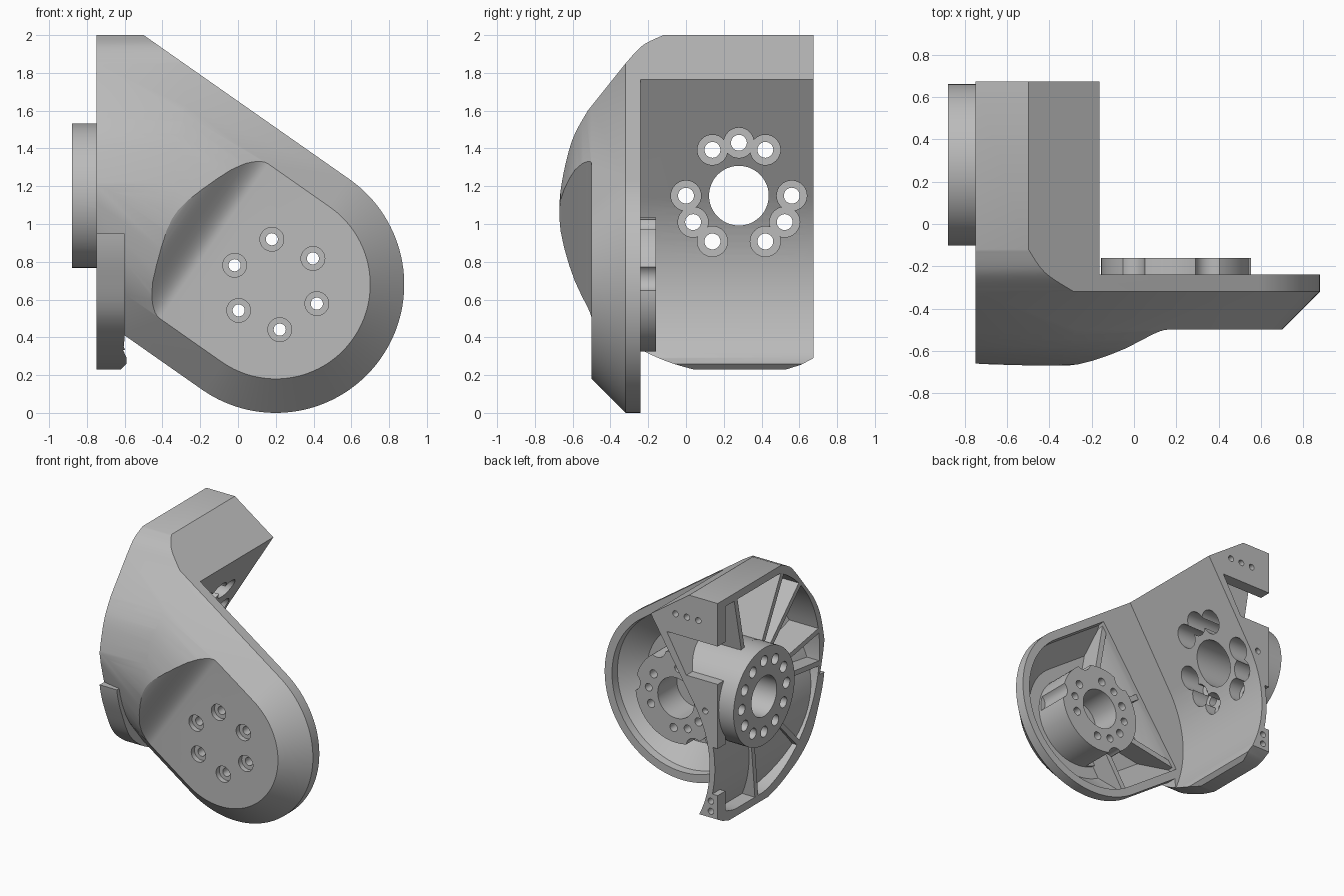
import bpy, bmesh, math
from mathutils import Vector

if "Cube" in bpy.data.objects:
    bpy.data.objects.remove(bpy.data.objects["Cube"])

grey = bpy.data.materials.new("machined grey")
grey.use_nodes = True
grey.diffuse_color = (0.5, 0.5, 0.5, 1)
grey.node_tree.nodes["Principled BSDF"].inputs["Base Color"].default_value = (0.5, 0.5, 0.5, 1)

# Main layout: plate centre (x, z), hub centre (y, z), slanted arm direction
CX, CZ = 0.2, 0.68
HY, HZ = 0.28, 1.15
TILT = math.radians(55)
N = Vector((math.cos(TILT), 0, math.sin(TILT)))
A = Vector((-N.z, 0, N.x))
C = Vector((CX, 0, CZ))

along_x = lambda u, v, w: Vector((w, u, v))
along_y = lambda u, v, w: Vector((u, w, v))
along_n = lambda u, v, w: C + A * u + N * w + Vector((0, v, 0))
slanted = lambda u, v, w: C + A * u + N * v + Vector((0, w, 0))


def loft(name, rings, place):
    """Solid through rings of equal length; each ring is (points, level)."""
    bm = bmesh.new()
    loops = [[bm.verts.new(place(u, v, w)) for u, v in pts] for pts, w in rings]
    n = len(loops[0])
    for a, b in zip(loops, loops[1:]):
        for i in range(n):
            bm.faces.new((a[i], a[(i + 1) % n], b[(i + 1) % n], b[i]))
    bm.faces.new(loops[0])
    bm.faces.new(loops[-1])
    bmesh.ops.recalc_face_normals(bm, faces=bm.faces)
    mesh = bpy.data.meshes.new(name)
    bm.to_mesh(mesh)
    bm.free()
    mesh.materials.append(grey)
    ob = bpy.data.objects.new(name, mesh)
    bpy.context.collection.objects.link(ob)
    return ob


def prism(name, pts, lo, hi, place):
    return loft(name, [(pts, lo), (pts, hi)], place)


def arc(u, v, r, a0, a1, n=24):
    angles = [math.radians(a0 + (a1 - a0) * i / n) for i in range(n + 1)]
    return [(u + r * math.cos(t), v + r * math.sin(t)) for t in angles]


def rod(u, v, r, lo, hi, place, n=32):
    return prism("rod", arc(u, v, r, 0, 360, n)[:-1], lo, hi, place)


def polar(u, v, r, deg):
    return u + r * math.cos(math.radians(deg)), v + r * math.sin(math.radians(deg))


def rib(u, v, r0, r1, deg, half, lo, hi, place):
    t = math.radians(deg)
    d, s = Vector((math.cos(t), math.sin(t))), Vector((-math.sin(t), math.cos(t))) * half
    o = Vector((u, v))
    return prism("rib", [o + d * r0 - s, o + d * r1 - s, o + d * r1 + s, o + d * r0 + s], lo, hi, place)


def combine(ob, other, operation):
    mod = ob.modifiers.new("cut", "BOOLEAN")
    mod.operation, mod.solver, mod.object = operation, "EXACT", other
    mesh = bpy.data.meshes.new_from_object(ob.evaluated_get(bpy.context.evaluated_depsgraph_get()))
    ob.modifiers.clear()
    ob.data = mesh
    bpy.data.objects.remove(other)


def cut(ob, *tools):
    for t in tools:
        combine(ob, t, "DIFFERENCE")


def add(ob, *tools):
    for t in tools:
        combine(ob, t, "UNION")


def stadium(r, end):
    return [(end, -r)] + arc(0, 0, r, -90, -270, 64) + [(end, r)]


def spline(keys, steps=6):
    """Smooth curve through the given points."""
    k = [Vector(p) for p in [keys[0]] + keys + [keys[-1]]]
    out = []
    for a, b, c, d in zip(k, k[1:], k[2:], k[3:]):
        for i in range(steps):
            t = i / steps
            out.append(0.5 * (2 * b + (c - a) * t + (2 * a - 5 * b + 4 * c - d) * t * t
                              + (3 * b - a - 3 * c + d) * t ** 3))
    return out + [k[-1]]


# Side outline of the upright body, (y, z): domed front, trimmed back
dome = spline([(-0.12, 2), (-0.23, 1.945), (-0.32, 1.85)])
dome += spline([(-0.52, 1.6), (-0.6, 1.45), (-0.652, 1.25), (-0.67, 1.08), (-0.65, 0.9),
                (-0.595, 0.73), (-0.5, 0.53), (-0.36, 0.4), (-0.2, 0.315), (-0.08, 0.265), (0.04, 0.23)])
outline = dome + [(0.53, 0.23), (0.61, 0.255), (0.675, 0.29), (0.8, 0.36), (0.8, 2)]


def side_body(lo, hi):
    return prism("side_body", outline, lo, hi, along_x)


# Slanted arm: chamfered edge flowing into a rounded crown
crown = [(0.03, -0.67), (0.1, -0.664), (0.19, -0.645), (0.28, -0.618), (0.36, -0.588),
         (0.43, -0.55), (0.50, -0.5), (0.68, -0.32), (0.68, 0.675)]
body = loft("bracket_body", [(stadium(r, 1.6), y) for r, y in crown], slanted)

# Smooth ramp from the flat front face up to the crown
ramp = [(-1.2, -0.5)]
for i in range(17):
    t = i / 16
    ramp.append((0.40 + 0.29 * t, -0.5 - 0.18 * t * t * (3 - 2 * t)))
ramp += [(0.69, -0.9), (-1.2, -0.9)]
cut(body, prism("ramp", ramp, -1, 1, along_n))

# Trim the upright side to its domed outline
trim = prism("trim", [(-2, -0.5), (-0.56, -0.5), (-0.56, 1.08), (-0.27, 1.08), (-0.27, 3), (-2, 3)],
             -1, 1.5, along_y)
cut(trim, side_body(-0.75, 1))
cut(body, trim)

# Lower lip of the upright wall
lip = prism("lip", [(-0.9, 0.1), (-0.62, 0.1), (-0.62, 0.23), (-0.59, 0.26), (-0.585, 0.3),
                    (-0.605, 0.35), (-0.6, 0.4), (-0.6, 0.95), (-0.9, 0.95)], -0.8, 0.675, along_y)
combine(lip, side_body(-0.75, 0), "INTERSECT")
add(body, lip)

# Swept clearance behind the plate and its hollow back, keeping a scalloped boss and ribs
clear = arc(CX, CZ, 0.88, 148.3, 206) + [(-0.58, -0.1), (1.5, -0.1), (1.5, 2.4), (0.23, 2.4)]
space = prism("clearance", clear, -0.24, 1, along_y)
add(space, loft("hollow", [(stadium(0.45, 0.52), -0.44), (stadium(0.61, 0.56), -0.3),
                           (stadium(0.62, 0.56), -0.2)], slanted))
boss = rod(CX, CZ, 0.355, -0.6, -0.16, along_y, 64)
for a in (5, 65, 125, 245):
    cut(boss, rod(*polar(CX, CZ, 0.39, a), 0.075, -0.42, 0, along_y))
for a in (100, 145, 190, 238):
    cut(space, rib(CX, CZ, 0.25, 1.0, a, 0.022, -0.7, -0.27, along_y))
cut(space, boss)
cut(body, space)

# Boss bore and countersunk bolt circle
cut(body, rod(CX, CZ, 0.16, -0.4, 0, along_y, 48))
for i in range(6):
    u, v = polar(CX, CZ, 0.24, 35 + 60 * i)
    cut(body, rod(u, v, 0.032, -0.7, 0, along_y), rod(u, v, 0.063, -0.7, -0.46, along_y))
for a in (5, 125, 185, 245):
    cut(body, rod(*polar(CX, CZ, 0.24, a), 0.03, -0.25, 0, along_y))

# Weight-saving pockets on the outer side, leaving hub, ribs and end pads
floor = [(-0.9, 1.94), (-0.54, 1.94), (-0.27, 1.72)] + arc(CX, CZ, 0.925, 147, 206) + [(-0.9, 0.25)]
inner = [(min(y, 0.58), min(max(z, 0.29), 1.94)) for y, z in arc(HY, HZ, 0.88, 0, 360, 96)[:-1]]
pocket = prism("pocket", inner, -0.85, 0, along_x)
for z0, z1 in ((1.36, 1.66), (0.48, 0.85)):
    add(pocket, prism("end_gap", [(0.4, z0), (0.8, z0), (0.8, z1), (0.4, z1)], -0.84, 0, along_x))
combine(pocket, prism("pocket_floor", floor, -1, 1, along_y), "INTERSECT")
cut(pocket, rod(HY, HZ, 0.38, -1, 0.1, along_x, 64))
for a in (78, 118, 136, 170, 187, 226, 264):
    cut(pocket, rib(HY, HZ, 0.3, 1.1, a, 0.02, -1, 0.1, along_x))
cut(body, pocket)

# Hub disc with bore, bolt circle and three recessed lobes inside
add(body, rod(HY, HZ, 0.382, -0.88, -0.72, along_x, 64))
for start in (60, 180, 300):
    for k in range(3):
        cut(body, rod(*polar(HY, HZ, 0.28, start + 30 * k), 0.08, -0.74, 0.1, along_x))
for i in range(12):
    depth = -0.78 if i in (1, 5, 9) else 0.1
    cut(body, rod(*polar(HY, HZ, 0.28, 30 * i), 0.042, -1, depth, along_x))
cut(body, rod(HY, HZ, 0.158, -1, 0.1, along_x, 48))

# Drilled mounting holes in the rear pads
for x, z in ((-0.58, 1.82), (-0.48, 1.82), (-0.38, 1.82), (-0.64, 1.12), (-0.69, 0.42), (-0.69, 0.34)):
    cut(body, rod(x, z, 0.024, 0.6, 0.8, along_y, 16))

bpy.ops.object.select_all(action="DESELECT")
body.select_set(True)
bpy.context.view_layer.objects.active = body
bpy.ops.object.shade_smooth_by_angle(angle=math.radians(25))
